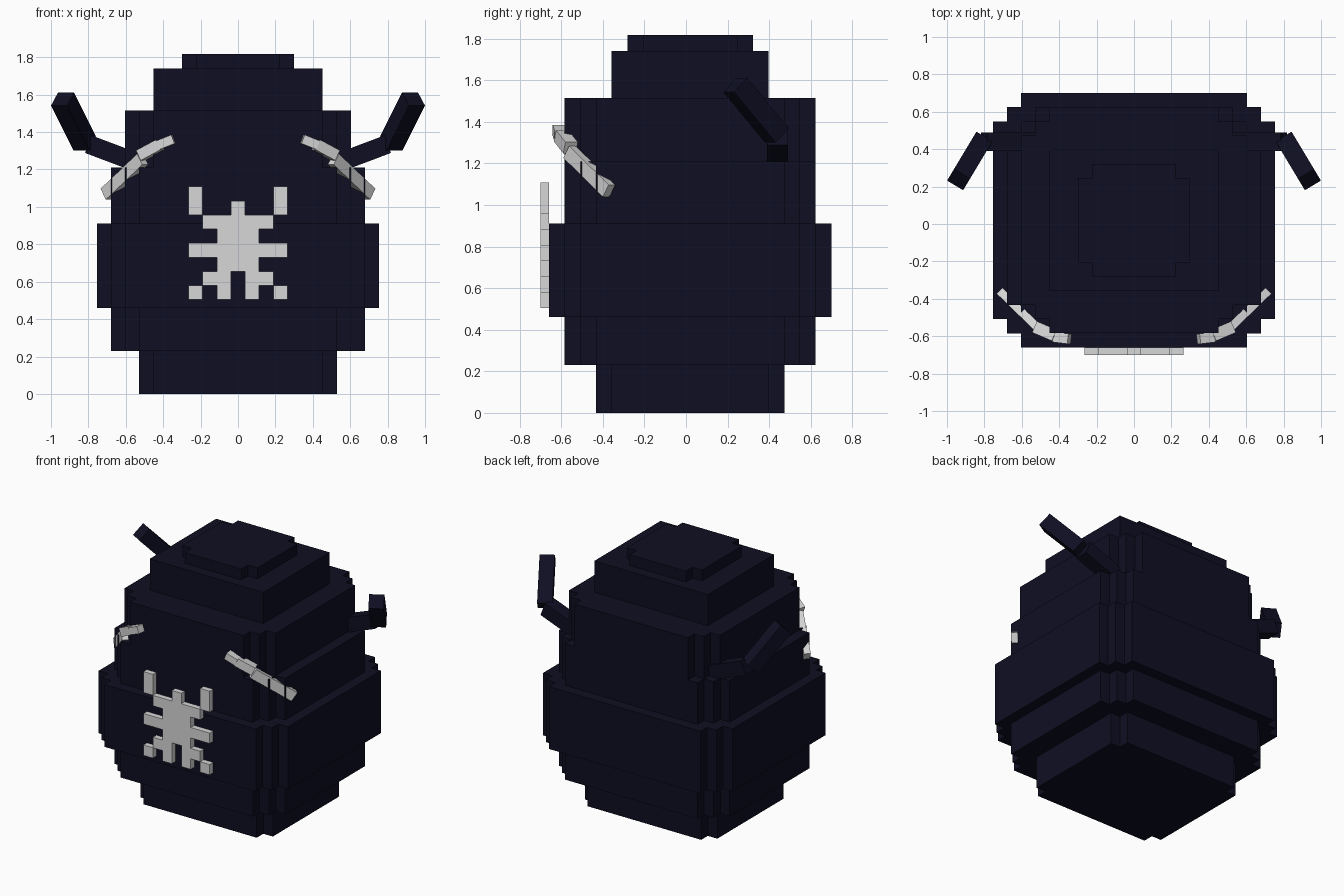
import bpy, bmesh
from mathutils import Vector

if "Cube" in bpy.data.objects:
    bpy.data.objects.remove(bpy.data.objects["Cube"])

S = 0.0755   # size of one block step


def material(name, rgb):
    m = bpy.data.materials.new(name)
    m.diffuse_color = (*rgb, 1)
    m.use_nodes = True
    m.node_tree.nodes["Principled BSDF"].inputs["Base Color"].default_value = m.diffuse_color
    return m


NAVY = material("dark navy", (0.0045, 0.0045, 0.0165))
GREY = material("light grey", (0.68, 0.68, 0.69))


def finish(bm, name, mat):
    bmesh.ops.recalc_face_normals(bm, faces=bm.faces)
    me = bpy.data.meshes.new(name)
    bm.to_mesh(me)
    bm.free()
    me.materials.append(mat)
    ob = bpy.data.objects.new(name, me)
    bpy.context.collection.objects.link(ob)
    return ob


def tier(name, hx, hy, z0, z1, steps):
    """Block layer with stair-stepped corners, centred on y = 0.02."""
    quarter = [(hx, hy - steps * S)]
    for i in range(steps):
        x, y = quarter[-1]
        quarter += [(x - S, y), (x - S, y + S)]
    left = [(-x, y) for x, y in reversed(quarter)]
    half = quarter + left
    outline = half + [(-x, -y) for x, y in half]
    bm = bmesh.new()
    f = bm.faces.new([bm.verts.new((x, y + 0.02, z0)) for x, y in outline])
    r = bmesh.ops.extrude_face_region(bm, geom=[f])
    top = [v for v in r["geom"] if isinstance(v, bmesh.types.BMVert)]
    bmesh.ops.translate(bm, vec=(0, 0, z1 - z0), verts=top)
    return finish(bm, name, NAVY)


def box(bm, corners):
    """Box from two rings of four points."""
    v = [bm.verts.new(c) for c in corners]
    for q in ((0, 1, 2, 3), (7, 6, 5, 4), (0, 4, 5, 1),
              (1, 5, 6, 2), (2, 6, 7, 3), (3, 7, 4, 0)):
        bm.faces.new([v[i] for i in q])


def bar(bm, a, b, wide, tall):
    """Square bar between two points, one cross axis kept horizontal."""
    a, b = Vector(a), Vector(b)
    d = (b - a).normalized()
    u = d.cross(Vector((0, 0, 1))).normalized()
    v = u.cross(d)
    box(bm, [p + u * i * wide / 2 + v * j * tall / 2 for p in (a, b)
             for i, j in ((-1, -1), (1, -1), (1, 1), (-1, 1))])


def bars(name, mat, pieces):
    """Jointed limb built on both sides."""
    for side, sx in (("right", 1), ("left", -1)):
        bm = bmesh.new()
        for a, b, w, t in pieces:
            bar(bm, (a[0] * sx, *a[1:]), (b[0] * sx, *b[1:]), w, t)
        finish(bm, f"{name}_{side}", mat)


# Stacked body layers
tier("base_layer", 0.528, 0.453, 0.0, 0.23, 1)
tier("lower_body", 0.68, 0.604, 0.23, 0.46, 2)
tier("belly", 0.755, 0.68, 0.46, 0.91, 2)
tier("upper_body", 0.68, 0.604, 0.91, 1.21, 2)
tier("shoulders", 0.604, 0.604, 1.21, 1.515, 2)
tier("crown", 0.453, 0.378, 1.515, 1.74, 0)
tier("cap", 0.30, 0.302, 1.74, 1.818, 1)

# Bent horns at the rear sides
bars("horn", NAVY, [
    ((0.50, 0.44, 1.222), (0.80, 0.44, 1.335), 0.1, 0.1),
    ((0.818, 0.437, 1.335), (0.938, 0.237, 1.577), 0.1, 0.1),
])

# Slanted brows wrapped round the front corners
bars("brow", GREY, [
    ((0.345, -0.615, 1.362), (0.425, -0.605, 1.33), 0.055, 0.05),
    ((0.415, -0.600, 1.332), (0.52, -0.555, 1.275), 0.065, 0.06),
    ((0.51, -0.560, 1.255), (0.705, -0.370, 1.068), 0.045, 0.07),
])

# Chest marking: blocks on a grid (x0, x1, z0, z1 in steps, mirrored if x0 > 0)
rects = [
    (-0.5, 0.5, 6, 7), (-2.5, 2.5, 5, 6), (-1.5, 1.5, 4, 5),
    (-3.5, 3.5, 3, 4), (-1.5, 1.5, 2, 3), (0.5, 2.5, 1, 2),
    (0.5, 1.5, 0, 1), (2.5, 3.5, 0, 1), (2.5, 3.5, 6, 8),
]
bm = bmesh.new()
for x0, x1, z0, z1 in rects:
    for sx in ((1, -1) if x0 > 0 else (1,)):
        xs = sorted((x0 * S * sx, x1 * S * sx))
        za, zb = 0.504 + z0 * S, 0.504 + z1 * S
        box(bm, [(x, y, z) for y in (-0.70, -0.66)
                 for x, z in ((xs[0], za), (xs[1], za), (xs[1], zb), (xs[0], zb))])
finish(bm, "chest_marking", GREY)
